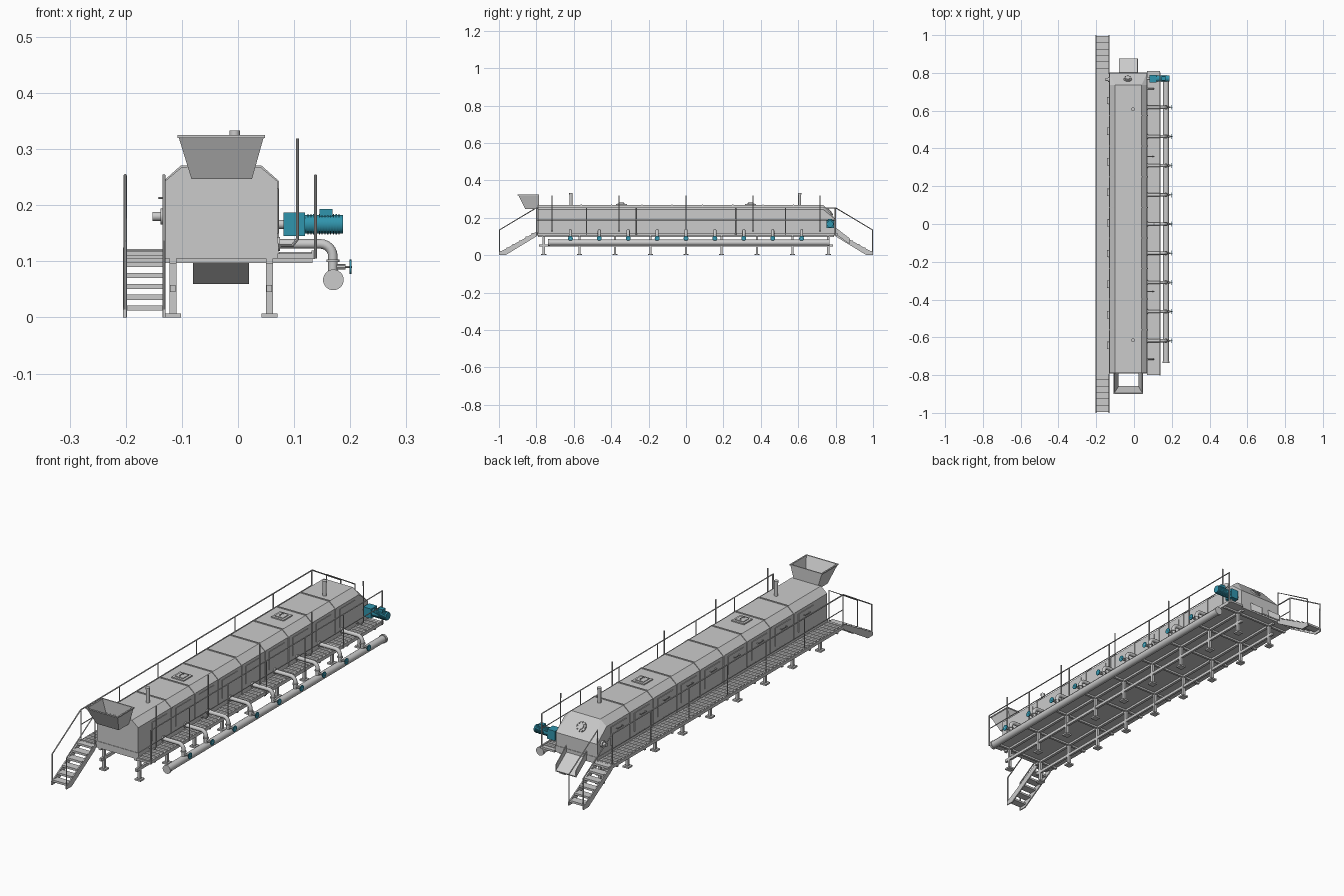
import bpy, bmesh, math
from mathutils import Vector

if "Cube" in bpy.data.objects:
    bpy.data.objects.remove(bpy.data.objects["Cube"])

teal = bpy.data.materials.new("teal_paint")
teal.diffuse_color = (0.03, 0.30, 0.42, 1)
teal.use_nodes = True
teal.node_tree.nodes["Principled BSDF"].inputs["Base Color"].default_value = teal.diffuse_color


def box(bm, x0, x1, y0, y1, z0, z1):
    prism(bm, [(y0, z0), (y1, z0), (y1, z1), (y0, z1)], x0, x1)


def prism(bm, pts, x0, x1):
    a = [bm.verts.new((x0, y, z)) for y, z in pts]
    b = [bm.verts.new((x1, y, z)) for y, z in pts]
    bridge(bm, a, b)
    bm.faces.new(a)
    bm.faces.new(b)


def bridge(bm, a, b):
    for i in range(len(a)):
        j = (i + 1) % len(a)
        bm.faces.new((a[i], a[j], b[j], b[i]))


def tube(bm, pts, r, n=8):
    """Round bar swept along a planar path."""
    pts = [Vector(p) for p in pts]
    d = (pts[1] - pts[0]).normalized()
    nrm = d.cross(pts[2] - pts[1]) if len(pts) > 2 else Vector((0, 0, 0))
    if nrm.length < 1e-6:
        nrm = d.orthogonal()
    nrm.normalize()
    rings = []
    for i, p in enumerate(pts):
        t = Vector((0, 0, 0))
        if i > 0:
            t += (p - pts[i - 1]).normalized()
        if i < len(pts) - 1:
            t += (pts[i + 1] - p).normalized()
        side = t.normalized().cross(nrm)
        rings.append([bm.verts.new(p + r * (math.cos(a) * nrm + math.sin(a) * side))
                      for a in (2 * math.pi * k / n for k in range(n))])
    for a, b in zip(rings, rings[1:]):
        bridge(bm, a, b)
    bm.faces.new(rings[0])
    bm.faces.new(rings[-1])


def finish(name, bm, mat=None, smooth=False):
    bmesh.ops.recalc_face_normals(bm, faces=bm.faces)
    me = bpy.data.meshes.new(name)
    bm.to_mesh(me)
    bm.free()
    ob = bpy.data.objects.new(name, me)
    bpy.context.collection.objects.link(ob)
    if mat:
        me.materials.append(mat)
    if smooth:
        bpy.ops.object.select_all(action='DESELECT')
        ob.select_set(True)
        bpy.context.view_layer.objects.active = ob
        bpy.ops.object.shade_smooth_by_angle(angle=math.radians(35))
    return ob


def section(bm, y, e=0.0, z0=0.118):
    pts = [(-.13 - e, z0), (.07 + e, z0), (.07 + e, .243), (.04 + e / 2, .268 + e),
           (-.10 - e / 2, .268 + e), (-.13 - e, .243)]
    return [bm.verts.new((x, y, z)) for x, z in pts]


# Long dryer housing with sloped discharge end
bm = bmesh.new()
a, b = section(bm, -.79), section(bm, .735)
c = [bm.verts.new((x, .80, z)) for x, z in
     [(-.13, .118), (.07, .118), (.07, .19), (.07, .19), (-.13, .19), (-.13, .19)]]
bridge(bm, a, b)
bridge(bm, b, c)
bm.faces.new(a)
bm.faces.new(c)
bmesh.ops.remove_doubles(bm, verts=bm.verts, dist=1e-5)
finish("housing", bm)

# Flanged joints between housing sections, and base band
seams = [-.725 + .162 * i for i in range(1, 9)]
bm = bmesh.new()
for y in seams:
    y += .003
    a, b = section(bm, y - .003, .003), section(bm, y + .003, .003)
    bridge(bm, a, b)
    bm.faces.new(a)
    bm.faces.new(b)
finish("section_flanges", bm)
bm = bmesh.new()
box(bm, -.132, .072, -.792, .802, .105, .133)
finish("base_band", bm)

# Side access doors and handles
doors, handles = bmesh.new(), bmesh.new()
for y in [-.725] + seams:
    y0, y1 = y + .03, y + .135
    box(doors, -.133, -.128, y0, y1, .15, .23)
    box(doors, .068, .072, y0, y1, .15, .23)
    m = (y0 + y1) / 2
    tube(handles, [(-.132, m - .018, .213), (-.141, m - .018, .213),
                   (-.141, m + .018, .213), (-.132, m + .018, .213)], .002, 6)
finish("access_doors", doors)
finish("door_handles", handles)

# Roof hatches and exhaust stacks
bm = bmesh.new()
for y in (-.345, .345):
    box(bm, -.06, 0, y - .03, y + .03, .266, .273)
    box(bm, -.05, -.01, y - .02, y + .02, .272, .276)
    tube(bm, [(-.03, y - .012, .275), (-.03, y - .012, .281),
              (-.03, y + .012, .281), (-.03, y + .012, .275)], .002, 6)
finish("roof_hatches", bm)
bm = bmesh.new()
for y in (-.615, .608):
    tube(bm, [(-.006, y, .265), (-.006, y, .333)], .008, 16)
    tube(bm, [(-.006, y, .325), (-.006, y, .333)], .0095, 16)
finish("exhaust_stacks", bm, smooth=True)

# Feed hopper with open top and bottom
bm = bmesh.new()
rings = [[bm.verts.new((x, y, z)) for x, y in [(x0, y0), (x1, y0), (x1, -.787), (x0, -.787)]]
         for x0, x1, y0, z in [(-.083, .025, -.86, .247), (-.106, .046, -.897, .322)]]
bridge(bm, *rings)
ob = finish("feed_hopper", bm)
mod = ob.modifiers.new("wall", 'SOLIDIFY')
mod.thickness = .003
mod.offset = -1
bm = bmesh.new()
for x in (-.108, .042):
    box(bm, x, x + .006, -.90, -.785, .32, .325)
for y in (-.90, -.79):
    box(bm, -.108, .048, y, y + .005, .32, .325)
finish("hopper_rim", bm)

# Discharge chute
bm = bmesh.new()
prism(bm, [(.79, .127), (.875, .065), (.873, .06), (.79, .12)], -.08, .02)
for x in (-.08, .017):
    prism(bm, [(.79, .155), (.875, .09), (.875, .06), (.79, .12)], x, x + .003)
finish("discharge_chute", bm)

# Bolted port on the sloped end, and bearing stub
bm = bmesh.new()
n = Vector((0, .08, .065)).normalized()
u, v = Vector((1, 0, 0)), n.cross(Vector((1, 0, 0)))
p = Vector((-.033, .768, .2285))
tube(bm, [p - n * .003, p + n * .005], .022, 24)
tube(bm, [p, p + n * .009], .012, 24)
for k in range(8):
    a = k * math.pi / 4
    q = p + .018 * (math.cos(a) * u + math.sin(a) * v)
    tube(bm, [q, q + n * .008], .003, 6)
tube(bm, [(-.12, .765, .18), (-.138, .765, .18)], .014, 16)
tube(bm, [(-.12, .765, .18), (-.152, .765, .18)], .008, 16)
tube(bm, [(.06, .77, .166), (.085, .77, .166)], .008, 16)
finish("end_port_and_bearings", bm, smooth=True)

# Drive gearbox and finned motor
bm = bmesh.new()
box(bm, .081, .119, .75, .79, .145, .187)
box(bm, .145, .168, .76, .78, .18, .193)
tube(bm, [(.118, .77, .166), (.187, .77, .166)], .0165, 20)
for i in range(12):
    x = .124 + i * .005
    tube(bm, [(x, .77, .166), (x + .002, .77, .166)], .0185, 20)
finish("drive_motor", bm, teal, True)

# Walkway decks with cross slats
bm = bmesh.new()
box(bm, -.205, -.13, -.80, .80, .105, .119)
box(bm, .07, .135, -.80, .81, .105, .114)
for i in range(64):
    y = -.795 + i * .025
    box(bm, -.201, -.134, y, y + .012, .118, .122)
    box(bm, .073, .131, y, y + .012, .113, .117)
box(bm, .131, .137, -.80, .81, .104, .119)
finish("walkway_decks", bm)

# Support legs, feet, stringer beams and cross beams
bm = bmesh.new()
for i in range(9):
    y = -.76 + i * .19
    for x in (-.116, .056):
        box(bm, x - .006, x + .006, y - .006, y + .006, .004, .11)
        box(bm, x - .014, x + .014, y - .014, y + .014, 0, .007)
    box(bm, -.203, .133, y - .005, y + .005, .097, .106)
for x in (-.116, .056):
    box(bm, x - .005, x + .005, -.785, .785, .045, .058)
    box(bm, x - .006, x + .006, -.79, .79, .096, .106)
finish("support_frame", bm)

# Stairs at both ends of the left walkway
bm = bmesh.new()
for s in (-1, 1):
    for x in (-.205, -.134):
        prism(bm, [(s * y, z) for y, z in
                   [(1, 0), (1, .014), (.8, .125), (.8, .1), (.965, 0)]], x, x + .005)
    for i in range(6):
        y, z = s * (.978 - .034 * i), .012 + .0195 * i
        box(bm, -.202, -.131, y - .017, y + .017, z, z + .009)
finish("stairs", bm)

# Handrails
bm = bmesh.new()
R = .0028
tube(bm, [(-.201, y, z) for y, z in
          [(-.997, 0), (-.997, .135), (-.8, .253), (.8, .253), (.997, .135), (.997, 0)]], R)
for s in (-1, 1):
    tube(bm, [(-.132, s * y, z) for y, z in
              [(.997, 0), (.997, .135), (.8, .253), (.8, .11)]], R)
tube(bm, [(.138, -.8, .105), (.138, -.8, .253), (.138, .8, .253), (.138, .8, .105)], R)
for x in (-.201, .138):
    tube(bm, [(x, -.8, .188), (x, .8, .188)], .002)
    for i in range(7):
        y = -.798 + i * .266
        tube(bm, [(x, y, .105), (x, y, .253)], R)
finish("handrails", bm, smooth=True)

# Slim vent pipes on the right side
bm = bmesh.new()
for i in range(-2, 3):
    tube(bm, [(.065, i * .358, .128), (.097, i * .358, .128), (.106, i * .358, .14),
              (.106, i * .358, .319)], .003, 8)
finish("vent_pipes", bm, smooth=True)

# Supply manifold, branches, valves and handwheels
bm, wheels = bmesh.new(), bmesh.new()
tube(bm, [(.17, -.735, .067), (.17, .765, .067)], .0155, 20)
for y in (-.737, .757):
    tube(bm, [(.17, y, .067), (.17, y + .01, .067)], .0185, 20)
for i in range(-4, 5):
    y = i * .1545
    bend = [(.147 + .022 * math.sin(a), y, .109 + .022 * math.cos(a))
            for a in (k * math.pi / 12 for k in range(7))]
    tube(bm, [(.065, y, .131)] + bend + [(.169, y, .075)], .0085, 12)
    tube(bm, [(.169, y, .099), (.169, y, .103)], .012, 12)
    tube(bm, [(.07, y, .131), (.075, y, .131)], .013, 12)
    tube(bm, [(.169, y, .09), (.192, y, .09)], .005, 10)
    tube(bm, [(.19, y, .09), (.203, y, .09)], .002, 8)
    tube(wheels, [(.199, y, .09), (.202, y, .09)], .013, 16)
finish("supply_manifold", bm, smooth=True)
finish("valve_handwheels", wheels, teal, True)
